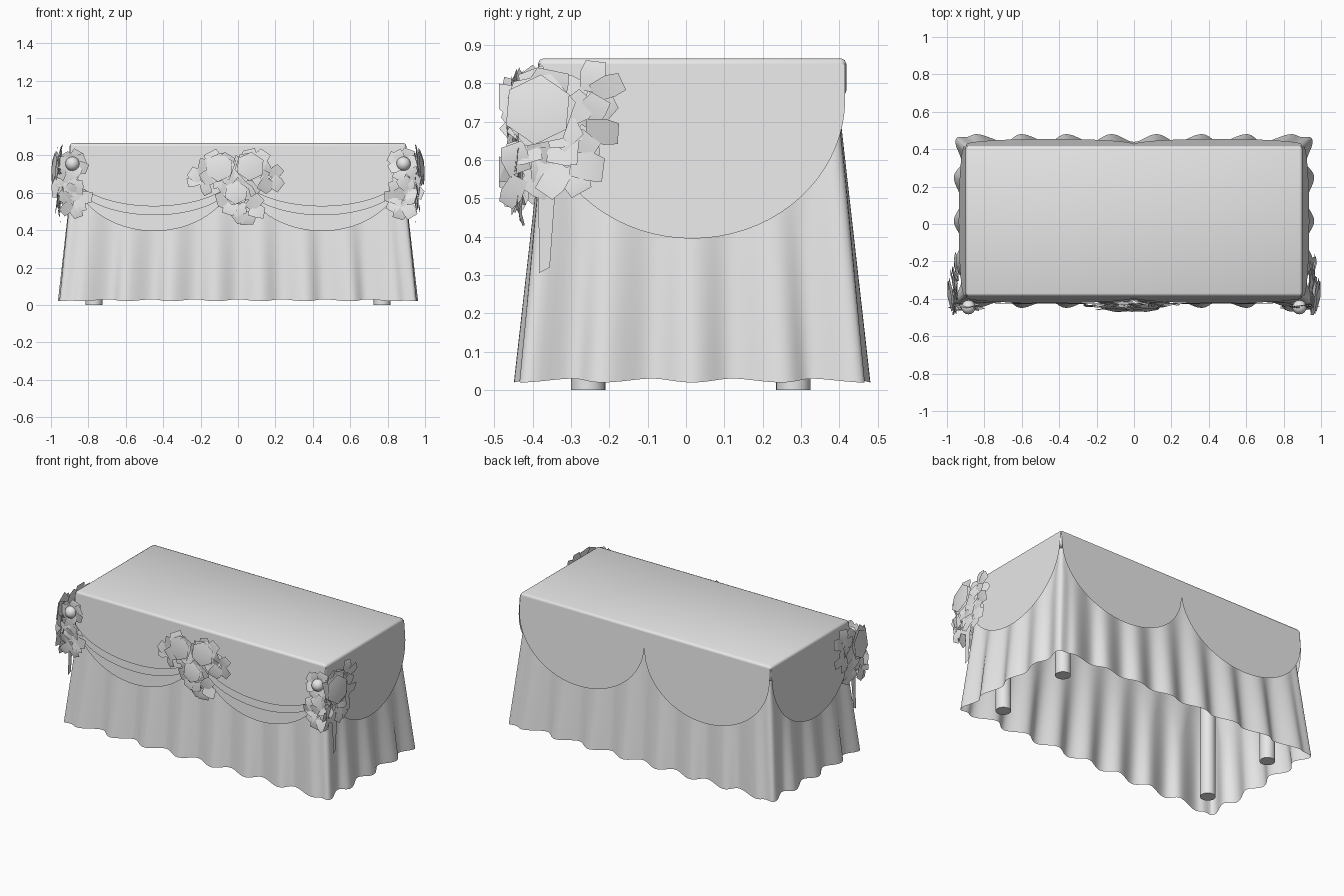
import bpy, bmesh, math, random
from mathutils import Vector, Matrix

random.seed(4)
if "Cube" in bpy.data.objects:
    bpy.data.objects.remove(bpy.data.objects["Cube"])

mat = bpy.data.materials.new("pale_grey_cloth")
mat.use_nodes = True
COL = (0.8, 0.8, 0.8, 1)
mat.diffuse_color = COL
mat.node_tree.nodes["Principled BSDF"].inputs["Base Color"].default_value = COL

HX, Y0, Y1, TOP, HEM = 0.897, -0.383, 0.415, 0.865, 0.02
MIDDLE = Vector((0, (Y0 + Y1) / 2))
CORNERS = [Vector(p) for p in ((-HX, Y0), (HX, Y0), (HX, Y1), (-HX, Y1))]


def finish(name, bm, angle=40):
    me = bpy.data.meshes.new(name)
    bm.to_mesh(me)
    bm.free()
    ob = bpy.data.objects.new(name, me)
    bpy.context.collection.objects.link(ob)
    me.materials.append(mat)
    bpy.ops.object.select_all(action='DESELECT')
    ob.select_set(True)
    bpy.context.view_layer.objects.active = ob
    bpy.ops.object.shade_smooth_by_angle(angle=math.radians(angle))
    return ob


def expand(p, off):
    """Push a corner of the table outline outwards."""
    return Vector((p.x + math.copysign(off, p.x), p.y + math.copysign(off, p.y)))


def round_corner(p, off, r):
    """Pull a point of the expanded outline onto a corner of radius r."""
    q = p - MIDDLE
    limit = Vector((HX + off - r, (Y1 - Y0) / 2 + off - r))
    core = Vector([max(-m, min(m, c)) for c, m in zip(q, limit)])
    d = q - core
    if d.length > r:
        d *= r / d.length
    return MIDDLE + core + d


def sheet(bm, columns):
    """Skin a list of columns, each running from top to bottom."""
    cols = [[bm.verts.new(p) for p in c] for c in columns]
    for a, b in zip(cols, cols[1:]):
        for j in range(len(a) - 1):
            bm.faces.new((a[j + 1], b[j + 1], b[j], a[j]))


def drape(bm, p0, p1, low, tip, out, top=None, band=0, steps=36, rows=8):
    """Hanging cloth with a curved lower edge, from a level top or as a band."""
    cols = []
    along = (p1 - p0).normalized()
    normal = Vector((along.y, -along.x))
    for i in range(steps + 1):
        u = math.sin(math.pi * (i / steps - 0.5))
        curve = 1 - math.sqrt(max(0, 1 - u * u))
        zb = low + (tip - low) * curve
        zt = top or zb + band * (1 - 0.4 * curve)
        col = []
        for j in range(rows + 1):
            z = zt + (zb - zt) * j / rows
            off = out + 0.07 * (TOP - z) / TOP
            col.append((*(p0.lerp(p1, (u + 1) / 2) + normal * off), z))
        cols.append(col)
    sheet(bm, cols)


# Table top with softened edges
bm = bmesh.new()
bmesh.ops.create_cube(bm, size=1, matrix=Matrix.Translation((*MIDDLE, TOP - 0.05))
                      @ Matrix.Diagonal((2 * HX + 0.006, Y1 - Y0 + 0.006, 0.1, 1)))
bmesh.ops.bevel(bm, geom=bm.edges[:], offset=0.015, segments=2, affect='EDGES', profile=0.5)
finish("table_top", bm, 180)

# Legs
for x in (-0.77, 0.77):
    for y in (-0.255, 0.28):
        bm = bmesh.new()
        bmesh.ops.create_cone(bm, cap_ends=True, segments=24, radius1=0.045, radius2=0.045,
                              depth=0.8, matrix=Matrix.Translation((x, y, 0.4)))
        finish("leg", bm)

# Pleated skirt: folds deepen towards the hem, one round fold on each corner
bm = bmesh.new()
columns = []
for k in range(4):
    p0, p1 = CORNERS[k], CORNERS[(k + 1) % 4]
    folds, sign = (8, -1) if k % 2 == 0 else (4, 1)
    n = folds * 16
    length = (p1 - p0).length
    for i in range(n + (k == 3)):
        s = i / n
        w = sign * math.cos(math.tau * folds * s)
        corner = math.exp(-(min(s, 1 - s) * length / 0.05) ** 2)
        w = w + (1 - w) * corner
        hem = HEM + 0.005 * (1 - w)
        col = []
        for j in range(11):
            z = TOP - 0.06 + (hem - TOP + 0.06) * j / 10
            t = (TOP - z) / TOP
            off = -0.03 + 0.098 * t - 0.021 * (1 - w) * t
            p = expand(p0, off).lerp(expand(p1, off), s)
            col.append((*round_corner(p, off, 0.02 + 0.04 * t), z))
        columns.append(col)
sheet(bm, columns)
bmesh.ops.remove_doubles(bm, verts=bm.verts[:], dist=1e-5)
finish("pleated_skirt", bm, 60)

# Scalloped overlay: two swags on the long sides, one on each end
FRONT, BACK = Vector((0, Y0)), Vector((0, Y1))
A, B, C, D = CORNERS
bm = bmesh.new()
for p0, p1 in ((A, FRONT), (FRONT, B), (B, C), (C, BACK), (BACK, D), (D, A)):
    drape(bm, p0, p1, 0.395, 0.76, 0.002, top=TOP - 0.015)
finish("scalloped_overlay", bm, 60)

# Flat band across each front swag
bm = bmesh.new()
for p0, p1 in ((A, FRONT), (FRONT, B)):
    drape(bm, p0, p1, 0.48, 0.7, 0.014, band=0.05)
finish("front_swag_bands", bm, 60)


def place(bm, pts, s):
    """Add points, mirrored by s and kept inside the outline."""
    return [bm.verts.new((s * min(p.x, 0.998), max(p.y, -0.487), min(p.z, 0.86))) for p in pts]


def leaf(bm, c, d, n, length, width, s):
    """Bent flat petal starting at c, growing along d, facing n."""
    d = d.normalized()
    side = d.cross(n).normalized() * width / 2
    mid, end = c + d * length * 0.6 + n * 0.006, c + d * length
    v = place(bm, (c - side * 0.8, c + side * 0.8, mid + side, mid - side,
                   end + side * 0.9, end - side * 0.7), s)
    bm.faces.new(v[:4])
    bm.faces.new((v[3], v[2], v[4], v[5]))


def bloom(bm, c, n, r, s=1):
    """Six-sided domed flower made of two overlapping layers."""
    q = n.to_track_quat('Z', 'Y')
    for scale, lift, turn in ((1, 0, 0.2), (0.92, 0.01, 0.45)):
        ring = [c + n * lift + q @ Vector((math.cos(a), math.sin(a), 0)) * r * scale
                for a in (turn + i * math.pi / 3 for i in range(6))]
        v = place(bm, ring + [c + n * (lift + 0.012)], s)
        for i in range(6):
            bm.faces.new((v[i], v[(i + 1) % 6], v[6]))


def spray(bm, c, n, count, size, s=1, turn=0.0):
    """Ring of overlapping leaves growing from c, facing roughly along n."""
    across = Vector((0, 0, 1)).cross(n)
    for i in range(count):
        a = turn + math.tau * (i + random.random() * 0.5) / count
        d = across * math.cos(a) + Vector((0, 0, math.sin(a)))
        tilt = (n + across * random.uniform(-.3, .3)
                + Vector((0, 0, random.uniform(-.3, .3)))).normalized()
        leaf(bm, c + d * size * 0.1 + n * random.uniform(-0.008, 0.01),
             d + n * random.uniform(-.1, .2), tilt, size * random.uniform(.85, 1.1),
             size * random.uniform(.75, 1), s)


FWD, OUT = Vector((0, -1, 0)), Vector((1, 0, 0))

# Centre bouquet
bm = bmesh.new()
for x, z, r in ((-0.1, 0.735, 0.085), (0.065, 0.74, 0.085), (-0.01, 0.6, 0.07)):
    bloom(bm, Vector((x, -0.448, z)), (FWD + Vector((x, 0, 0.1))).normalized(), r)
for x, z, count, size in ((-0.1, 0.72, 7, 0.1), (0.08, 0.72, 7, 0.1), (0.17, 0.68, 5, 0.08),
                          (-0.19, 0.67, 5, 0.07), (0, 0.65, 6, 0.1), (-0.02, 0.58, 6, 0.09),
                          (0.05, 0.51, 6, 0.085)):
    spray(bm, Vector((x, -0.432, z)), FWD, count, size, turn=x * 9)
finish("centre_bouquet", bm, 25)

# Corner bouquets, mirrored left and right
for s, label in ((1, "left"), (-1, "right")):
    bm = bmesh.new()
    ball = Vector((0.885, -0.445, 0.755))
    for x, z, count, size in ((0.885, 0.755, 7, 0.075), (0.86, 0.58, 5, 0.08),
                              (0.92, 0.62, 5, 0.08), (0.885, 0.55, 5, 0.08),
                              (0.9, 0.68, 5, 0.07)):
        spray(bm, Vector((x, -0.435, z)), FWD, count, size, s, z * 7)
    bloom(bm, Vector((0.975, -0.385, 0.73)), (OUT + Vector((0, -0.15, 0.1))).normalized(), 0.1, s)
    for y, z, count, size in ((-0.37, 0.73, 7, 0.11), (-0.25, 0.77, 5, 0.08),
                              (-0.27, 0.68, 5, 0.09), (-0.31, 0.59, 6, 0.085),
                              (-0.37, 0.63, 5, 0.09), (-0.43, 0.56, 5, 0.075)):
        spray(bm, Vector((0.95, y, z)), OUT, count, size, s, z * 5)
    finish(label + "_corner_bouquet", bm, 25)

    # Round bud in the flower
    bm = bmesh.new()
    bmesh.ops.create_uvsphere(bm, u_segments=16, v_segments=10, radius=0.038,
                              matrix=Matrix.Translation((s * ball.x, ball.y, ball.z)))
    finish(label + "_bud", bm)

    # Hanging ribbon tail
    bm = bmesh.new()
    v = place(bm, [Vector(p) for p in ((0.945, -0.385, 0.6), (0.945, -0.335, 0.6),
                                       (0.95, -0.355, 0.32), (0.95, -0.383, 0.305))], s)
    bm.faces.new(v)
    finish(label + "_ribbon_tail", bm)
